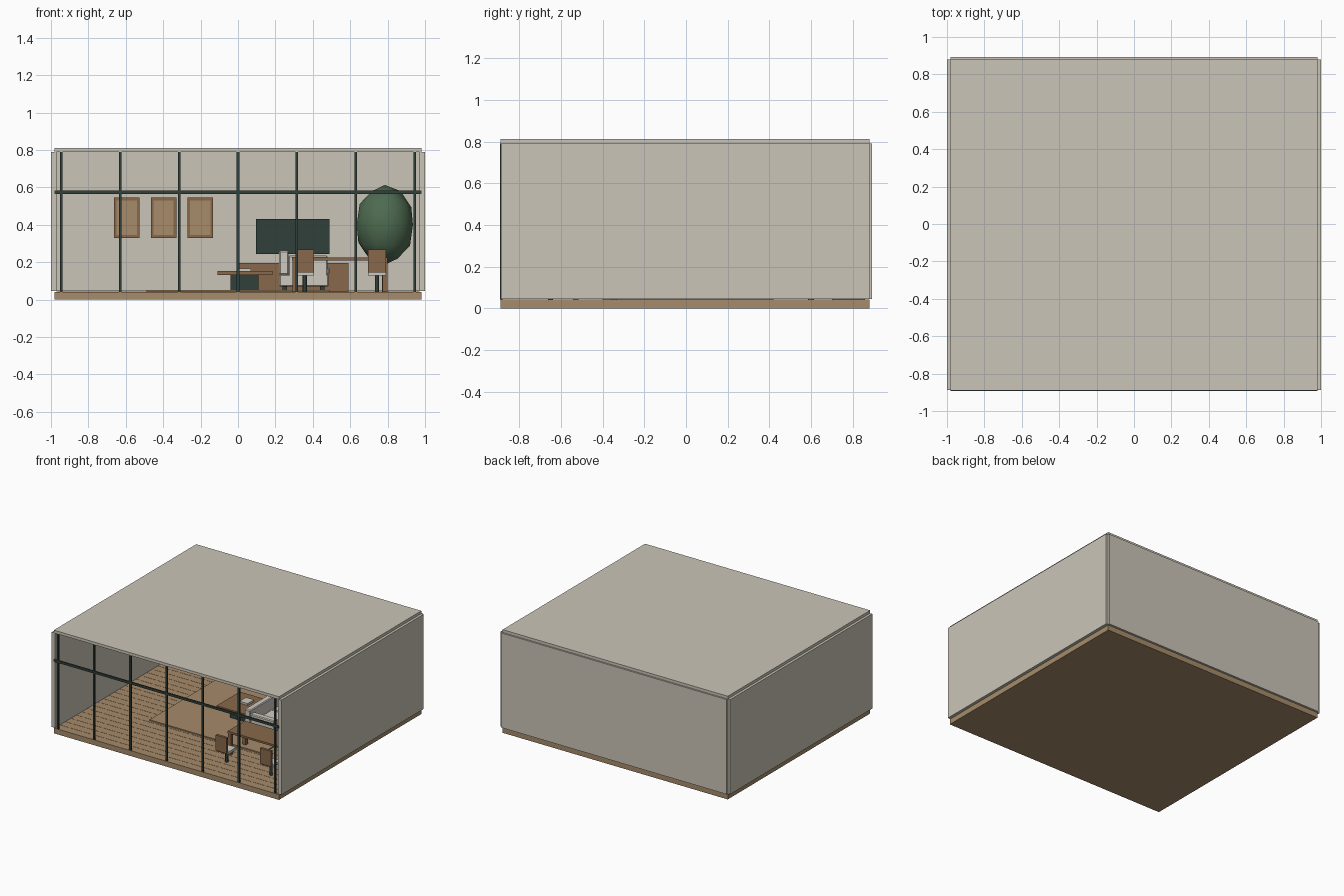
import bpy, bmesh, math
from mathutils import Vector

if "Cube" in bpy.data.objects:
    bpy.data.objects.remove(bpy.data.objects["Cube"])


def mat(name, r, g, b):
    m = bpy.data.materials.new(name)
    m.diffuse_color = (r, g, b, 1)
    m.use_nodes = True
    m.node_tree.nodes["Principled BSDF"].inputs["Base Color"].default_value = m.diffuse_color
    return m


WALL = mat("plaster", 0.60, 0.56, 0.48)
TAN = mat("light wood", 0.38, 0.26, 0.145)
BROWN = mat("dark wood", 0.25, 0.14, 0.07)
DARK = mat("dark metal", 0.030, 0.050, 0.043)
PALE = mat("pale fabric", 0.62, 0.59, 0.53)
GREEN = mat("leaf green", 0.075, 0.145, 0.08)


def box(name, x, y, z, m, bevel=0):
    """Box from (min, max) ranges."""
    bm = bmesh.new()
    bmesh.ops.create_cube(bm, size=1)
    for v in bm.verts:
        v.co = Vector([(r[0] + r[1]) / 2 + c * (r[1] - r[0])
                       for r, c in zip((x, y, z), v.co)])
    if bevel:
        bmesh.ops.bevel(bm, geom=bm.edges[:], offset=bevel, segments=1, affect='EDGES')
    me = bpy.data.meshes.new(name)
    bm.to_mesh(me)
    bm.free()
    me.materials.append(m)
    ob = bpy.data.objects.new(name, me)
    bpy.context.collection.objects.link(ob)
    return ob


def tube(name, x, y, z, r, m):
    bpy.ops.mesh.primitive_cylinder_add(vertices=12, radius=r, depth=z[1] - z[0],
                                        location=(x, y, (z[0] + z[1]) / 2))
    ob = bpy.context.object
    ob.name = name
    ob.data.materials.append(m)
    bpy.ops.object.shade_smooth_by_angle()


# Room shell
box("floor", (-.98, .98), (-.89, .88), (0, .042), TAN)
box("ceiling", (-.98, .98), (-.89, .88), (.79, .812), WALL)
box("back_wall", (-.98, .98), (.865, .893), (.045, .79), WALL)
for s, side in ((-1, "left"), (1, "right")):
    box(side + "_wall", sorted((s * .97, s * 1.0)), (-.888, .88), (.045, .79), WALL)

# Floor board joints
for i in range(1, 26):
    y = -.89 + i * 1.755 / 26
    box("floor_joint", (-.97, .97), (y - .0015, y + .0015), (.0415, .043), BROWN)

# Front window frame
for i in range(-3, 4):
    x = i * .315
    box("window_post", (x - .007, x + .007), (-.893, -.881), (.042, .79), DARK)
box("window_rail", (-.98, .98), (-.893, -.881), (.565, .583), DARK)

# Pictures on the back wall
for x in (-.595, -.398, -.202):
    box("picture_frame", (x - .068, x + .068), (.85, .866), (.33, .545), BROWN)
    box("picture_panel", (x - .054, x + .054), (.846, .852), (.345, .53), TAN)

# Screen and low cabinet
box("screen", (.095, .49), (.845, .866), (.243, .432), DARK)
box("cabinet", (0, .59), (.70, .86), (.042, .197), BROWN)

# Rug
box("rug", (-.49, .49), (-.40, .42), (.042, .051), TAN)

# Coffee table with a book
box("coffee_table_top", (-.11, .185), (-.11, .18), (.132, .152), BROWN)
box("coffee_table_base", (-.04, .11), (-.04, .11), (.05, .132), DARK)
box("book", (0, .07), (.02, .10), (.152, .167), PALE)

# Sofa
box("sofa_base", (.22, .485), (-.235, .30), (.07, .135), PALE, .006)
box("sofa_back", (.22, .27), (-.235, .30), (.135, .262), PALE, .006)
for y in (-.235, .25):
    box("sofa_arm", (.27, .478), (y, y + .05), (.085, .235), PALE, .006)
for y in (-.18, .035):
    box("sofa_cushion", (.27, .49), (y, y + .21), (.135, .17), PALE, .006)
for x in (.25, .45):
    for y in (-.2, .27):
        box("sofa_leg", (x - .012, x + .012), (y - .012, y + .012), (.05, .07), DARK)

# Dining table
box("dining_table_top", (.29, .80), (-.545, -.33), (.21, .225), BROWN)
for x in (.305, .785):
    for y in (-.53, -.345):
        box("dining_table_leg", (x - .013, x + .013), (y - .013, y + .013), (.042, .21), BROWN)

# Dining chairs
for x in (.357, .743):
    box("chair_seat", (x - .048, x + .048), (-.70, -.60), (.13, .15), PALE)
    box("chair_back", (x - .048, x + .048), (-.72, -.70), (.145, .267), BROWN)
    tube("chair_post", x, -.65, (.042, .13), .011, DARK)

# Tree
tube("tree_trunk", .785, .60, (.042, .25), .015, BROWN)
bpy.ops.mesh.primitive_ico_sphere_add(subdivisions=2, radius=1, location=(.785, .60, .40))
crown = bpy.context.object
crown.name = "tree_crown"
crown.scale = (.158, .158, .213)
crown.data.materials.append(GREEN)
bpy.ops.object.transform_apply(location=False, rotation=False, scale=True)
bpy.ops.object.shade_smooth()
